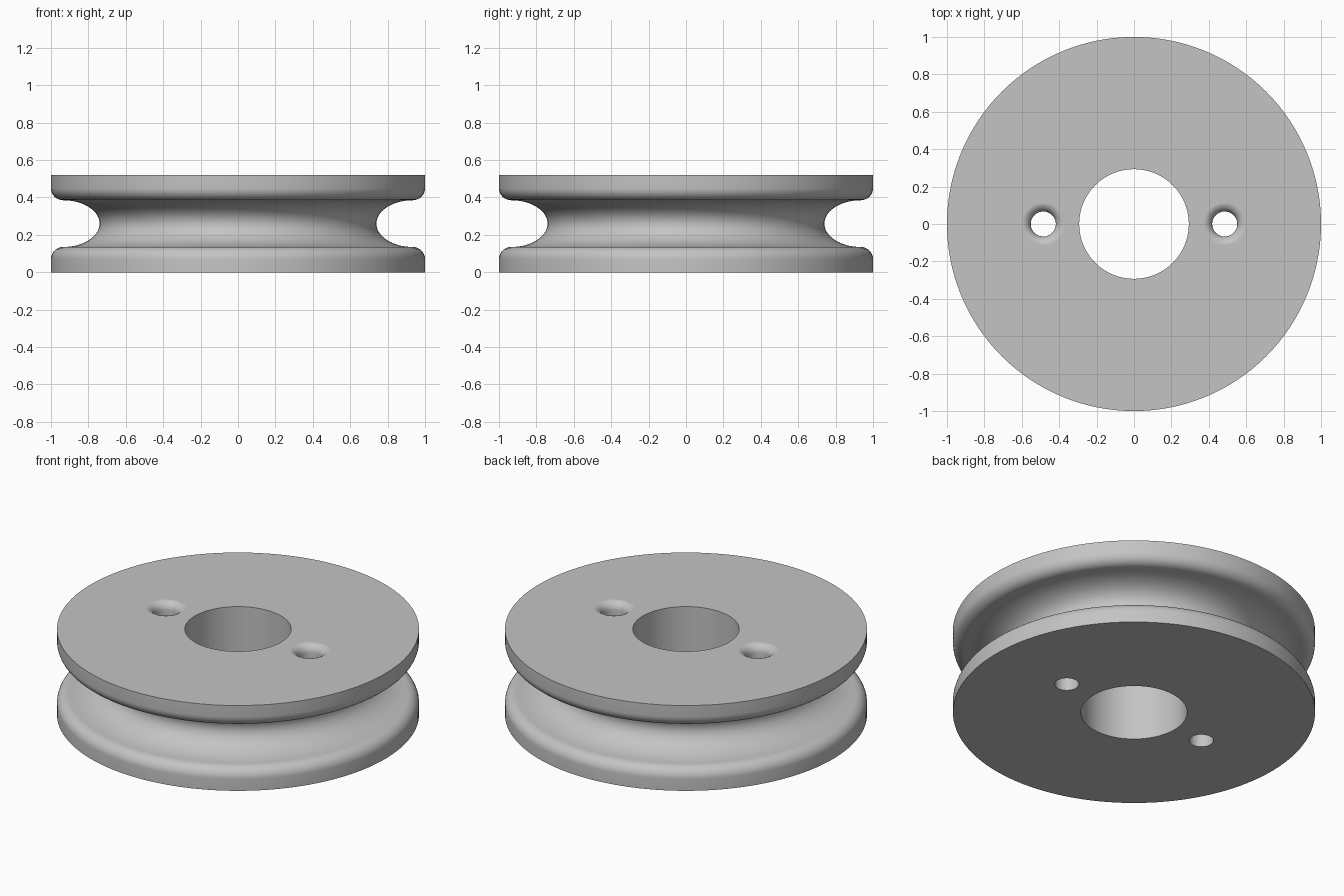
import bpy, bmesh, math
from mathutils import Matrix

if "Cube" in bpy.data.objects:
    bpy.data.objects.remove(bpy.data.objects["Cube"])

H = 0.52      # wheel thickness
SEG = 128


def arc(cx, cz, a, b, start, end, n):
    """Points along an elliptical arc, angles in degrees."""
    pts = []
    for i in range(n + 1):
        t = math.radians(start + (end - start) * i / n)
        pts.append((cx + a * math.cos(t), cz + b * math.sin(t)))
    return pts


def lathe(name, profile, seg, closed=True, x=0.0):
    """Revolve an (r, z) profile around the z axis; open profiles get end caps."""
    bm = bmesh.new()
    rings = []
    for r, z in profile:
        rings.append([bm.verts.new((x + r * math.cos(2 * math.pi * k / seg),
                                    r * math.sin(2 * math.pi * k / seg), z))
                      for k in range(seg)])
    n = len(rings)
    for i in range(n if closed else n - 1):
        a, b = rings[i], rings[(i + 1) % n]
        for k in range(seg):
            j = (k + 1) % seg
            bm.faces.new((a[k], a[j], b[j], b[k]))
    if not closed:
        bm.faces.new(rings[0][::-1])
        bm.faces.new(rings[-1])
    bmesh.ops.recalc_face_normals(bm, faces=bm.faces)
    me = bpy.data.meshes.new(name)
    bm.to_mesh(me)
    bm.free()
    ob = bpy.data.objects.new(name, me)
    bpy.context.collection.objects.link(ob)
    return ob


# Wheel: bore, flat faces, rounded rims and a deep rope groove
lower_lip = arc(0.935, 0.07, 0.065, 0.065, 0, 90, 8)
groove = arc(0.935, H / 2, 0.195, 0.125, 270, 90, 28)
upper_lip = [(r, H - z) for r, z in reversed(lower_lip)]
profile = [(0.293, 0), (1, 0)] + lower_lip + groove + upper_lip + [(1, H), (0.293, H)]
wheel = lathe("pulley_wheel", profile, SEG)

grey = bpy.data.materials.new("grey")
grey.diffuse_color = (0.55, 0.55, 0.55, 1)
grey.use_nodes = True
grey.node_tree.nodes["Principled BSDF"].inputs["Base Color"].default_value = grey.diffuse_color
wheel.data.materials.append(grey)

# Two through holes, flared with a round fillet at the top only
HOLE, FILLET = 0.067, 0.05
flare = arc(HOLE + FILLET, H - FILLET + 0.0005, FILLET, FILLET, 180, 90, 10)
cut_profile = [(HOLE, -0.1)] + flare + [(HOLE + FILLET + 0.001, H + 0.1)]
cutters = []
for side, x in (("left", -0.485), ("right", 0.485)):
    cutter = lathe("hole_cutter_" + side, cut_profile, 48, closed=False, x=x)
    cutter.hide_render = True
    cutters.append(cutter)
    mod = wheel.modifiers.new("hole_" + side, 'BOOLEAN')
    mod.operation = 'DIFFERENCE'
    mod.solver = 'EXACT'
    mod.object = cutter

bpy.context.view_layer.objects.active = wheel
wheel.select_set(True)
for mod in list(wheel.modifiers):
    bpy.ops.object.modifier_apply(modifier=mod.name)
for cutter in cutters:
    bpy.data.objects.remove(cutter)

# Smooth curved surfaces, crisp flat top and bottom
bpy.ops.object.select_all(action='DESELECT')
wheel.select_set(True)
bpy.ops.object.shade_smooth_by_angle(angle=math.radians(35))
for p in wheel.data.polygons:
    if abs(p.normal.z) > 0.9999 and (p.center.z < 0.001 or p.center.z > H - 0.001):
        p.use_smooth = False
